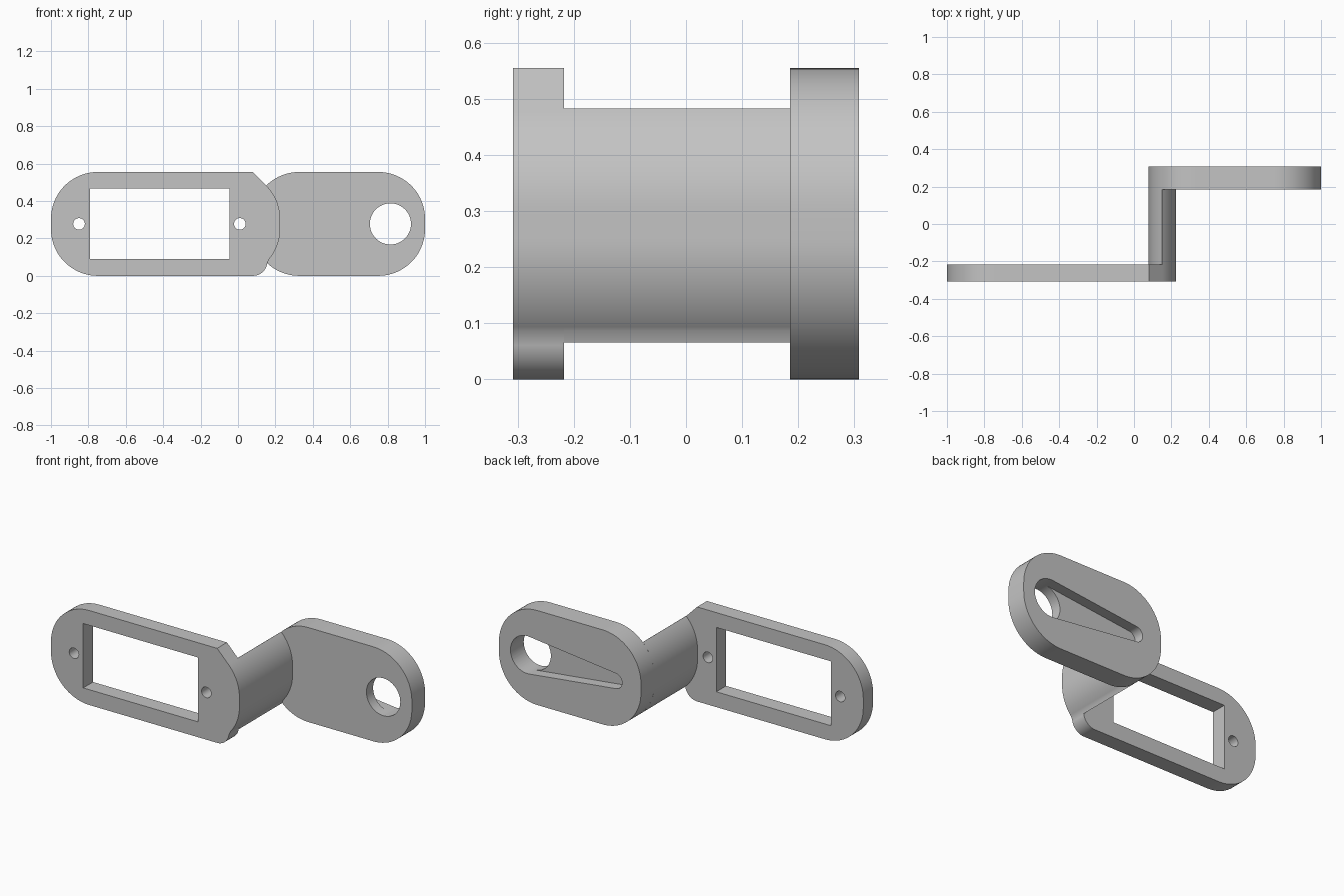
import bpy, bmesh
from math import cos, sin, radians, asin, degrees

if "Cube" in bpy.data.objects:
    bpy.data.objects.remove(bpy.data.objects["Cube"], do_unlink=True)

H = 0.555          # plate height
R = 0.25           # corner radius
MID = H / 2
LOW, HIGH = R, H - R
FRONT_Y = (-0.308, -0.217)
BACK_Y = (0.185, 0.308)

grey = bpy.data.materials.new("plain grey")
grey.use_nodes = True
grey.diffuse_color = (0.55, 0.55, 0.55, 1)
grey.node_tree.nodes["Principled BSDF"].inputs["Base Color"].default_value = (0.55, 0.55, 0.55, 1)


def arc(cx, cz, r, start, end, steps=20):
    angles = [radians(start + (end - start) * i / steps) for i in range(steps + 1)]
    return [(cx + r * cos(a), cz + r * sin(a)) for a in angles]


def prism(name, outline, y0, y1):
    """Extrude an (x, z) outline from y0 to y1."""
    bm = bmesh.new()
    face = bm.faces.new([bm.verts.new((x, y0, z)) for x, z in outline])
    extruded = bmesh.ops.extrude_face_region(bm, geom=[face])["geom"]
    verts = [v for v in extruded if isinstance(v, bmesh.types.BMVert)]
    bmesh.ops.translate(bm, verts=verts, vec=(0, y1 - y0, 0))
    bmesh.ops.recalc_face_normals(bm, faces=bm.faces)
    mesh = bpy.data.meshes.new(name)
    bm.to_mesh(mesh)
    bm.free()
    mesh.materials.append(grey)
    obj = bpy.data.objects.new(name, mesh)
    bpy.context.collection.objects.link(obj)
    return obj


def activate(obj):
    bpy.ops.object.select_all(action="DESELECT")
    obj.select_set(True)
    bpy.context.view_layer.objects.active = obj


def cut(obj, outline, y0, y1):
    cutter = prism("cutter", outline, y0, y1)
    cutter.hide_render = True
    mod = obj.modifiers.new("cut", "BOOLEAN")
    mod.operation, mod.solver, mod.object = "DIFFERENCE", "EXACT", cutter
    activate(obj)
    bpy.ops.object.modifier_apply(modifier=mod.name)
    bpy.data.objects.remove(cutter, do_unlink=True)


def circle(cx, cz, r):
    return arc(cx, cz, r, 0, 352.5, 47)


# Arcs shared by the plates and the spacer
tip_high = degrees(asin((0.483 - HIGH) / R))
tip_low = degrees(asin((LOW - 0.087) / R))
right_side = arc(-0.025, LOW, R, -tip_low, 0) + arc(-0.025, HIGH, R, 0, tip_high)
left_side = arc(0.327, HIGH, R, 180 - tip_high, 180) + arc(0.327, LOW, R, 180, 180 + tip_low)

# Front plate with window and two screw holes
front = prism("front_plate",
              arc(-0.75, HIGH, R, 90, 180) + arc(-0.75, LOW, R, 180, 270)
              + arc(0.08, 0.077, 0.077, -90, -8) + right_side + [(0.08, H)], *FRONT_Y)
cut(front, [(-0.79, 0.09), (-0.045, 0.09), (-0.045, 0.468), (-0.79, 0.468)], -0.4, -0.1)
for x in (-0.85, 0.01):
    cut(front, circle(x, MID, 0.031), -0.4, -0.1)

# Back plate with through hole and tapered pocket on its rear face
back = prism("back_plate",
             arc(0.327, HIGH, R, 90, 180) + arc(0.327, LOW, R, 180, 270)
             + arc(0.75, LOW, R, -90, 0) + arc(0.75, HIGH, R, 0, 90), *BACK_Y)
big, small, hole_x, end_x = 0.11, 0.045, 0.815, 0.245
lean = degrees(asin((big - small) / (hole_x - end_x)))
cut(back, arc(hole_x, MID, big, -90 - lean, 90 + lean, 32)
    + arc(end_x, MID, small, 90 + lean, 270 - lean), 0.247, 0.4)
cut(back, circle(hole_x, MID, big), 0.1, 0.4)

# Lens-shaped spacer joining the plates
spacer = prism("spacer", right_side + left_side + [(0.157, 0.066)],
               FRONT_Y[1], BACK_Y[0])

for part in (front, back, spacer):
    activate(part)
    bpy.ops.object.shade_smooth_by_angle(angle=radians(25))
